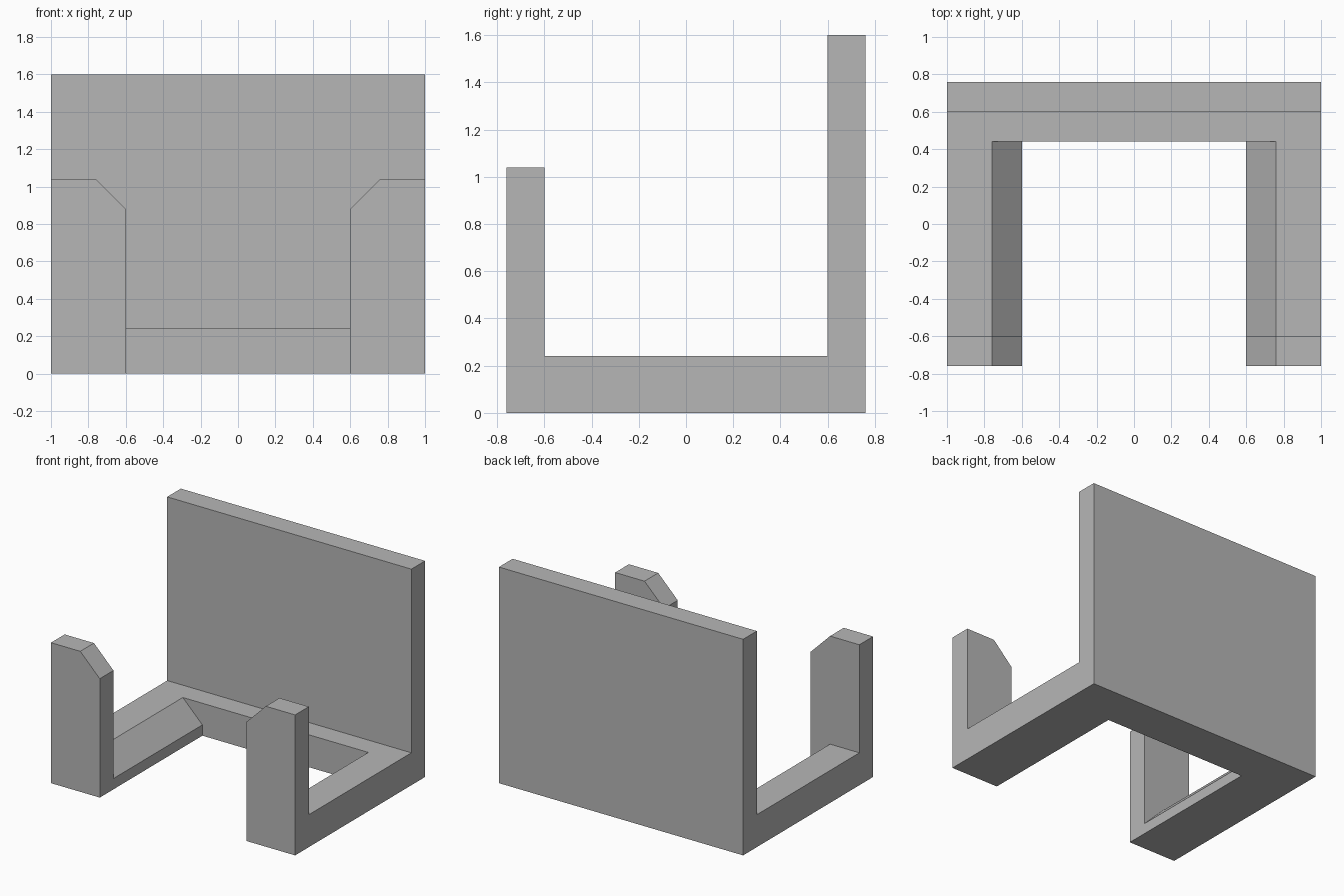
import bpy
import bmesh
from mathutils import Vector

if "Cube" in bpy.data.objects:
    bpy.data.objects.remove(bpy.data.objects["Cube"], do_unlink=True)

# Single plain grey
grey = bpy.data.materials.new("plain_grey")
grey.use_nodes = True
colour = (0.47, 0.47, 0.47, 1)
grey.diffuse_color = colour
grey.node_tree.nodes["Principled BSDF"].inputs["Base Color"].default_value = colour


def prism(name, points, depth):
    """Extrude a closed outline of 3D points along the vector depth."""
    bm = bmesh.new()
    face = bm.faces.new([bm.verts.new(p) for p in points])
    result = bmesh.ops.extrude_face_region(bm, geom=[face])
    moved = [v for v in result["geom"] if isinstance(v, bmesh.types.BMVert)]
    bmesh.ops.translate(bm, verts=moved, vec=Vector(depth))
    bmesh.ops.recalc_face_normals(bm, faces=bm.faces)
    mesh = bpy.data.meshes.new(name)
    bm.to_mesh(mesh)
    bm.free()
    mesh.materials.append(grey)
    obj = bpy.data.objects.new(name, mesh)
    bpy.context.collection.objects.link(obj)
    return obj


def flared_cutter(name, bend, top, y0, y1):
    """Slot with straight sides that flare at 45 degrees above bend."""
    half = 0.6
    right = [(half, -0.2), (half, bend), (half + top - bend, top)]
    outline = right + [(-x, z) for x, z in reversed(right)]
    return prism(name, [(x, y0, z) for x, z in outline], (0, y1 - y0, 0))


# Side profile: low front post, base, tall back panel
front, back, wall, floor = -0.76, 0.76, 0.16, 0.24
side = [(front, 0), (back, 0), (back, 1.6), (back - wall, 1.6),
        (back - wall, floor), (front + wall, floor),
        (front + wall, 1.04), (front, 1.04)]
holder = prism("holder_body", [(-1, y, z) for y, z in side], (2, 0, 0))

# Gap between the front posts, and the opening in the base
cutters = [
    flared_cutter("front_gap_cutter", 0.88, 1.2, -1, front + wall),
    flared_cutter("base_opening_cutter", 0.08, 0.4, front + wall, 0.44),
]
bpy.context.view_layer.objects.active = holder
for cutter in cutters:
    cutter.hide_render = True
    mod = holder.modifiers.new(cutter.name, "BOOLEAN")
    mod.operation = "DIFFERENCE"
    mod.solver = "EXACT"
    mod.object = cutter
    bpy.ops.object.modifier_apply(modifier=mod.name)
    bpy.data.objects.remove(cutter, do_unlink=True)
